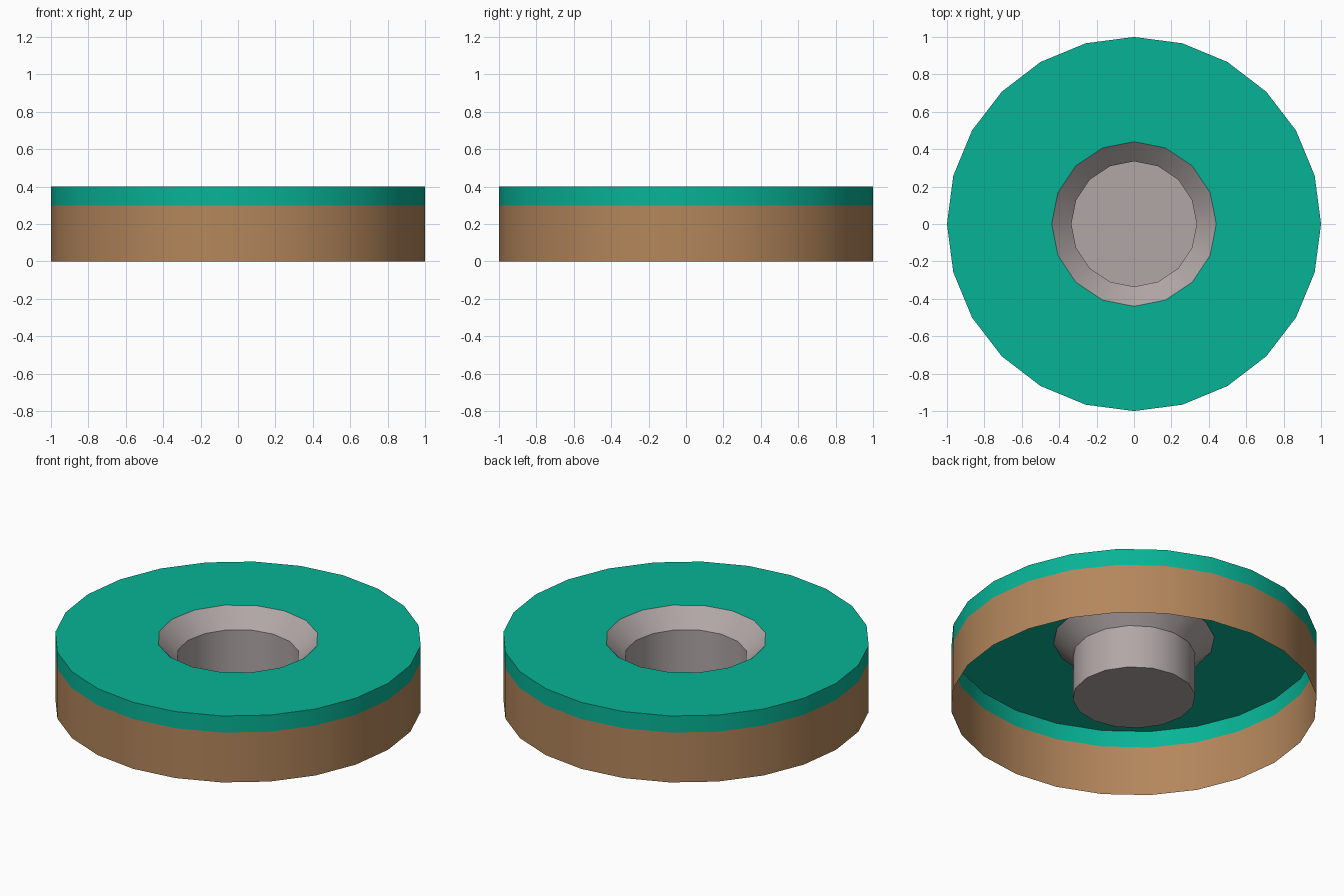
import bpy, bmesh
from math import sin, cos, pi, radians

if "Cube" in bpy.data.objects:
    bpy.data.objects.remove(bpy.data.objects["Cube"])


def material(name, rgb):
    mat = bpy.data.materials.new(name)
    # sRGB 0-255 to linear
    mat.diffuse_color = [(c / 255) ** 2.2 for c in rgb] + [1]
    mat.use_nodes = True
    mat.node_tree.nodes["Principled BSDF"].inputs["Base Color"].default_value = mat.diffuse_color
    return mat


def ring(bm, radius, z, sides):
    return [bm.verts.new((radius * cos(2 * pi * i / sides),
                          radius * sin(2 * pi * i / sides), z))
            for i in range(sides)]


def lathe(bm, profile, sides):
    """Open walls through (radius, z) rings; going up faces out, going down faces in."""
    rings = [ring(bm, r, z, sides) for r, z in profile]
    for a, b in zip(rings, rings[1:]):
        for i in range(sides):
            j = (i + 1) % sides
            bm.faces.new((a[i], a[j], b[j], b[i]))
    return rings


def finish(bm, name, mat):
    mesh = bpy.data.meshes.new(name)
    bm.to_mesh(mesh)
    bm.free()
    mesh.materials.append(mat)
    obj = bpy.data.objects.new(name, mesh)
    bpy.context.collection.objects.link(obj)
    bpy.ops.object.select_all(action='DESELECT')
    obj.select_set(True)
    bpy.context.view_layer.objects.active = obj
    bpy.ops.object.shade_smooth_by_angle(angle=radians(30))
    return obj


def loop_edges(bm, verts):
    found = []
    for i, v in enumerate(verts):
        w = verts[(i + 1) % len(verts)]
        found.append(bm.edges.get((v, w)) or bm.edges.new((v, w)))
    return found


# Lower side wall, open underneath
bm = bmesh.new()
lathe(bm, [(1, 0), (1, 0.3)], 24)
finish(bm, "lower_wall", material("brown", (178, 133, 92)))

# Top plate: upper band of the wall plus a flat face with a round hole
bm = bmesh.new()
outer = lathe(bm, [(1, 0.3), (1, 0.4)], 24)[-1]
hole = ring(bm, 0.44, 0.4, 16)
filled = bmesh.ops.triangle_fill(
    bm, use_beauty=True, normal=(0, 0, 1),
    edges=loop_edges(bm, outer) + loop_edges(bm, hole))
for f in filled["geom"]:
    if isinstance(f, bmesh.types.BMFace):
        f.normal_update()
        if f.normal.z < 0:
            f.normal_flip()
finish(bm, "top_plate", material("teal", (16, 178, 149)))

# Centre cup: sloped rim, straight wall and floor
bm = bmesh.new()
floor = lathe(bm, [(0.44, 0.4), (0.335, 0.3), (0.335, 0.04)], 16)[-1]
bm.faces.new(floor)
finish(bm, "centre_cup", material("warm_grey", (176, 165, 165)))
